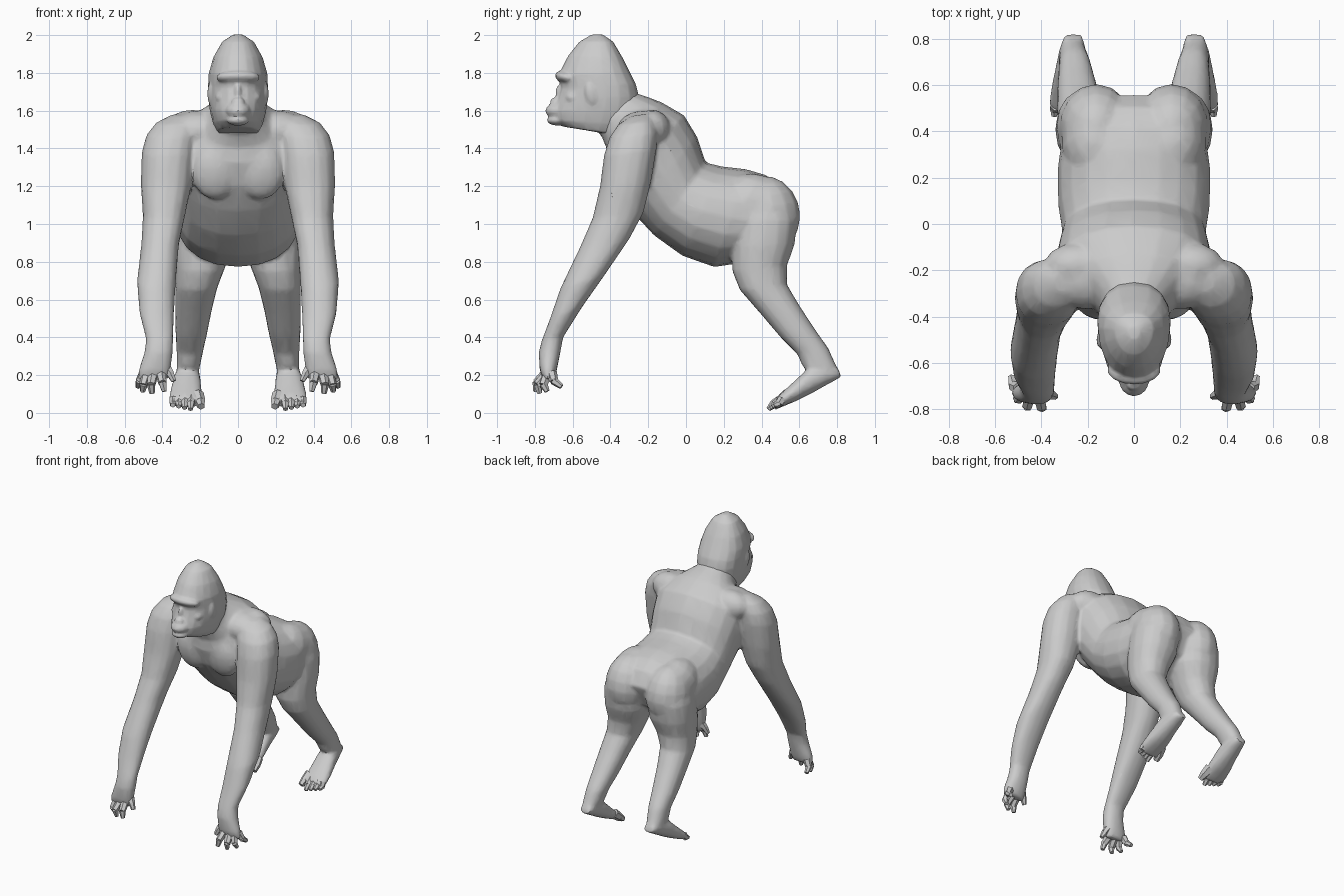
import bpy, bmesh, math
from mathutils import Vector, Matrix

skin = bpy.data.materials.new("grey_skin")
skin.diffuse_color = (0.6, 0.6, 0.6, 1)


def loft(bm, rings, side=1, n=16, power=0.9, taper=0):
    """Closed skin over oval rings: (front y, front z, back y, back z, centre x, half width)."""
    loops = []
    for fy, fz, by, bz, cx, w in rings:
        mid = Vector((cx * side, (fy + by) / 2, (fz + bz) / 2))
        half = Vector((0, (fy - by) / 2, (fz - bz) / 2))
        loop = []
        for i in range(n):
            a = 2 * math.pi * i / n
            c = math.copysign(abs(math.cos(a)) ** power, math.cos(a))
            s = math.copysign(abs(math.sin(a)) ** power, math.sin(a))
            loop.append(bm.verts.new(mid + half * c + Vector((w * s * (1 - taper * c), 0, 0))))
        loops.append(loop)
    for a, b in zip(loops, loops[1:]):
        for i in range(n):
            j = (i + 1) % n
            bm.faces.new((a[i], a[j], b[j], b[i]))
    bm.faces.new(loops[0])
    bm.faces.new(loops[-1])


def blob(bm, loc, rad, tilt=0):
    m = Matrix.Translation(loc) @ Matrix.Rotation(tilt, 4, 'X') @ Matrix.Diagonal((*rad, 1))
    bmesh.ops.create_uvsphere(bm, u_segments=14, v_segments=9, radius=1, matrix=m)


def digit(bm, points, radii, side, n=6):
    """Jointed finger or toe made of tapered segments."""
    pts = [Vector((p[0] * side, p[1], p[2])) for p in points]
    for a, b, r, q in zip(pts, pts[1:], radii, radii[1:]):
        d = b - a
        m = Matrix.Translation((a + b) / 2) @ d.to_track_quat('Z', 'Y').to_matrix().to_4x4()
        bmesh.ops.create_cone(bm, cap_ends=True, segments=n, radius1=r, radius2=q,
                              depth=d.length * 1.08, matrix=m)


def finish(bm, name, voxel=0, keep=0.2, smooth=5, angle=35):
    bmesh.ops.recalc_face_normals(bm, faces=bm.faces)
    me = bpy.data.meshes.new(name)
    bm.to_mesh(me)
    bm.free()
    ob = bpy.data.objects.new(name, me)
    bpy.context.collection.objects.link(ob)
    bpy.ops.object.select_all(action='DESELECT')
    ob.select_set(True)
    bpy.context.view_layer.objects.active = ob
    if voxel:
        # fuse the overlapping masses into one skin, relax, then simplify
        m = ob.modifiers.new("fuse", 'REMESH')
        m.mode = 'VOXEL'
        m.voxel_size = voxel
        m = ob.modifiers.new("relax", 'SMOOTH')
        m.iterations = smooth
        m = ob.modifiers.new("simplify", 'DECIMATE')
        m.ratio = keep
        for mod in list(ob.modifiers):
            bpy.ops.object.modifier_apply(modifier=mod.name)
    ob.data.materials.clear()
    ob.data.materials.append(skin)
    bpy.ops.object.shade_smooth_by_angle(angle=math.radians(angle))
    return ob


# ---- body: neck, torso, chest, arms, legs and feet fused together
body = bmesh.new()
loft(body, [
    (-0.53, 1.54, -0.33, 1.75, 0, 0.11),
    (-0.45, 1.47, -0.27, 1.695, 0, 0.145),
    (-0.42, 1.40, -0.21, 1.675, 0, 0.20),
    (-0.42, 1.32, -0.13, 1.645, 0, 0.28),
    (-0.38, 1.20, -0.01, 1.575, 0, 0.345),
    (-0.29, 1.07, 0.06, 1.46, 0, 0.33),
    (-0.17, 0.94, 0.105, 1.325, 0, 0.31),
    (-0.02, 0.832, 0.19, 1.305, 0, 0.328),
    (0.15, 0.772, 0.32, 1.29, 0, 0.33),
    (0.27, 0.79, 0.42, 1.26, 0, 0.315),
    (0.37, 0.85, 0.505, 1.205, 0, 0.26),
    (0.48, 0.93, 0.56, 1.10, 0, 0.17)], n=20, power=0.92)

for s in (1, -1):
    blob(body, (0.118 * s, -0.345, 1.28), (0.13, 0.07, 0.15), 0.12)      # chest muscle
    blob(body, (0.21 * s, -0.23, 1.49), (0.17, 0.14, 0.11))              # shoulder yoke
    blob(body, (0.24 * s, -0.18, 1.50), (0.15, 0.10, 0.105))             # shoulder blade
    blob(body, (0.163 * s, 0.425, 1.05), (0.16, 0.18, 0.205), 0.15)      # buttock
    blob(body, (0.165 * s, 0.36, 1.10), (0.15, 0.20, 0.165), -0.3)       # top of hip
    # arm and palm
    loft(body, [
        (-0.30, 1.57, -0.20, 1.585, 0.28, 0.07),
        (-0.36, 1.525, -0.165, 1.545, 0.325, 0.11),
        (-0.405, 1.46, -0.15, 1.48, 0.352, 0.133),
        (-0.435, 1.36, -0.155, 1.40, 0.37, 0.14),
        (-0.455, 1.20, -0.185, 1.22, 0.38, 0.135),
        (-0.495, 1.03, -0.225, 1.06, 0.392, 0.112),
        (-0.565, 0.87, -0.30, 0.92, 0.412, 0.10),
        (-0.665, 0.66, -0.43, 0.73, 0.432, 0.103),
        (-0.72, 0.50, -0.55, 0.56, 0.43, 0.092),
        (-0.765, 0.38, -0.65, 0.40, 0.415, 0.072),
        (-0.78, 0.32, -0.665, 0.32, 0.42, 0.075),
        (-0.775, 0.23, -0.685, 0.22, 0.442, 0.085),
        (-0.76, 0.18, -0.70, 0.18, 0.45, 0.08)], s)
    # hip, thigh and shin
    loft(body, [
        (0.34, 1.19, 0.47, 1.18, 0.15, 0.09),
        (0.29, 1.12, 0.56, 1.10, 0.168, 0.14),
        (0.255, 1.02, 0.59, 1.02, 0.178, 0.155),
        (0.24, 0.88, 0.575, 0.89, 0.182, 0.158),
        (0.245, 0.75, 0.535, 0.78, 0.20, 0.13),
        (0.285, 0.65, 0.535, 0.68, 0.22, 0.112),
        (0.39, 0.53, 0.60, 0.57, 0.235, 0.098),
        (0.50, 0.40, 0.685, 0.44, 0.247, 0.084),
        (0.59, 0.31, 0.755, 0.34, 0.255, 0.07),
        (0.615, 0.25, 0.80, 0.24, 0.263, 0.062),
        (0.66, 0.20, 0.80, 0.20, 0.265, 0.05)], s)
    # foot
    loft(body, [
        (0.805, 0.235, 0.822, 0.19, 0.262, 0.04),
        (0.74, 0.27, 0.75, 0.15, 0.265, 0.06),
        (0.65, 0.24, 0.67, 0.105, 0.27, 0.073),
        (0.57, 0.165, 0.60, 0.07, 0.275, 0.084),
        (0.51, 0.11, 0.53, 0.04, 0.278, 0.09),
        (0.475, 0.08, 0.49, 0.025, 0.275, 0.08)], s, 12)
finish(body, "body", 0.012, 0.18, 4)

# ---- head: skull, brow, muzzle and ears
head = bmesh.new()
loft(head, [
    (-0.50, 2.003, -0.44, 2.003, 0, 0.025),
    (-0.565, 1.965, -0.385, 1.965, 0, 0.083),
    (-0.625, 1.89, -0.335, 1.88, 0, 0.128),
    (-0.675, 1.79, -0.295, 1.80, 0, 0.153),
    (-0.665, 1.72, -0.265, 1.74, 0, 0.156),
    (-0.685, 1.655, -0.25, 1.68, 0, 0.155),
    (-0.71, 1.60, -0.25, 1.60, 0, 0.147),
    (-0.70, 1.55, -0.29, 1.52, 0, 0.13),
    (-0.65, 1.515, -0.34, 1.47, 0, 0.108),
    (-0.58, 1.505, -0.38, 1.47, 0, 0.07)], n=18, taper=0.16)
blob(head, (0, -0.63, 1.775), (0.118, 0.065, 0.036), -0.25)  # brow ridge
blob(head, (0, -0.675, 1.602), (0.066, 0.07, 0.045), 0.1)    # upper lip
blob(head, (0, -0.675, 1.55), (0.06, 0.062, 0.03))           # lower lip and chin
blob(head, (0, -0.69, 1.645), (0.036, 0.03, 0.026))          # nose
blob(head, (0, -0.66, 1.69), (0.02, 0.03, 0.05), 0.2)        # nose bridge
for s in (1, -1):
    blob(head, (0.145 * s, -0.50, 1.69), (0.017, 0.034, 0.062), 0.2)    # ear
    blob(head, (0.08 * s, -0.595, 1.67), (0.042, 0.045, 0.035))         # cheekbone
finish(head, "head", 0.008, 0.12, 4)

# ---- fingers and thumbs: knuckle, joint and tip
for s, label in ((1, "left"), (-1, "right")):
    bm = bmesh.new()
    for pts in (
            ((0.50, -0.71, 0.21), (0.52, -0.70, 0.17), (0.53, -0.66, 0.14)),
            ((0.485, -0.735, 0.20), (0.50, -0.755, 0.15), (0.505, -0.735, 0.115)),
            ((0.45, -0.74, 0.20), (0.46, -0.785, 0.15), (0.455, -0.775, 0.105)),
            ((0.41, -0.74, 0.21), (0.40, -0.79, 0.16), (0.39, -0.795, 0.115)),
            ((0.385, -0.72, 0.25), (0.36, -0.735, 0.21), (0.34, -0.745, 0.17))):
        digit(bm, pts, (0.028, 0.023, 0.014), s)
    finish(bm, label + "_fingers")

    # toes: the big one on the inner side, the outer ones set further back
    bm = bmesh.new()
    for i in range(4):
        x = 0.245 + 0.031 * i
        b = 0.01 * i
        digit(bm, ((x, 0.51, 0.075), (x + 0.005, 0.465 + b, 0.05), (x + 0.007, 0.437 + b, 0.02 + b * 0.7)),
              (0.026, 0.021, 0.013), s)
    digit(bm, ((0.215, 0.54, 0.095), (0.202, 0.50, 0.06), (0.195, 0.465, 0.035)),
          (0.036, 0.03, 0.02), s)
    finish(bm, label + "_toes")
